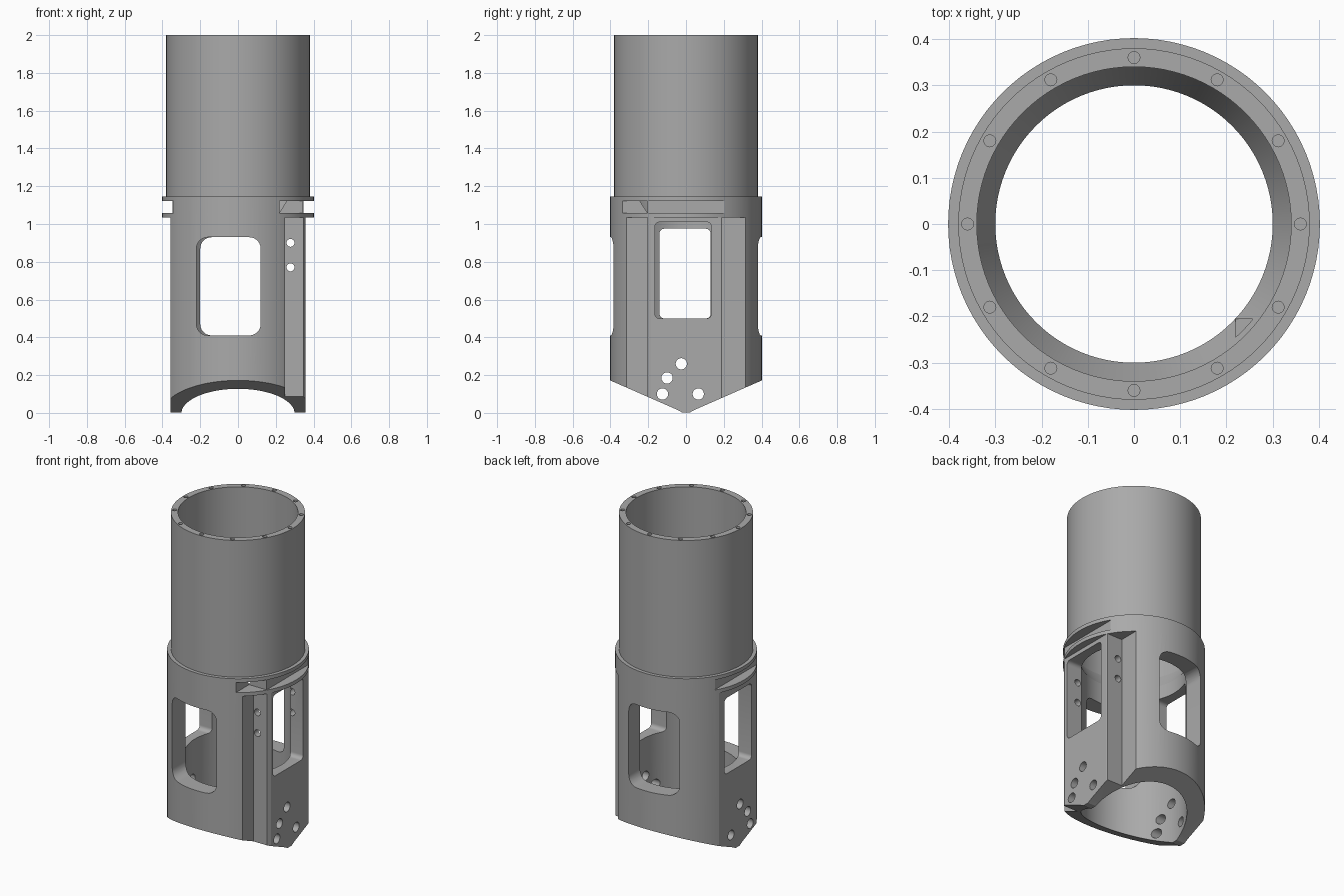
import bpy, bmesh, math
from mathutils import Matrix, Vector

cube = bpy.data.objects.get("Cube")
if cube:
    bpy.data.objects.remove(cube, do_unlink=True)

metal = bpy.data.materials.new("grey_metal")
metal.use_nodes = True
GREY = (0.4, 0.4, 0.4, 1)
metal.diffuse_color = GREY
metal.node_tree.nodes["Principled BSDF"].inputs["Base Color"].default_value = GREY


def make_object(name, bm):
    bmesh.ops.recalc_face_normals(bm, faces=bm.faces)
    mesh = bpy.data.meshes.new(name)
    bm.to_mesh(mesh)
    bm.free()
    mesh.materials.append(metal)
    obj = bpy.data.objects.new(name, mesh)
    bpy.context.collection.objects.link(obj)
    return obj


def lathe(name, profile, steps=96):
    """Spin a closed (radius, z) profile around the z axis."""
    bm = bmesh.new()
    rings = []
    for i in range(steps):
        a = math.tau * i / steps
        rings.append([bm.verts.new((r * math.cos(a), r * math.sin(a), z)) for r, z in profile])
    for i in range(steps):
        r0, r1 = rings[i], rings[(i + 1) % steps]
        for j in range(len(profile)):
            k = (j + 1) % len(profile)
            bm.faces.new((r0[j], r0[k], r1[k], r1[j]))
    return make_object(name, bm)


def prism(points, axis, lo, hi):
    """Extrude a 2D outline along x, y or z between lo and hi."""
    place = {"x": lambda u, v, d: (d, u, v),
             "y": lambda u, v, d: (u, d, v),
             "z": lambda u, v, d: (u, v, d)}[axis]
    bm = bmesh.new()
    face = bm.faces.new([bm.verts.new(place(u, v, lo)) for u, v in points])
    new = bmesh.ops.extrude_face_region(bm, geom=[face])["geom"]
    shift = Vector(place(0, 0, hi - lo))
    bmesh.ops.translate(bm, vec=shift, verts=[g for g in new if isinstance(g, bmesh.types.BMVert)])
    obj = make_object("cutter", bm)
    obj.hide_render = True
    return obj


def rect(u0, u1, v0, v1):
    return [(u0, v0), (u1, v0), (u1, v1), (u0, v1)]


def rounded(u0, u1, v0, v1, r):
    pts = []
    corners = [(u1 - r, v1 - r), (u0 + r, v1 - r), (u0 + r, v0 + r), (u1 - r, v0 + r)]
    for q, (cu, cv) in enumerate(corners):
        for i in range(7):
            a = math.pi / 2 * (q + i / 6)
            pts.append((cu + r * math.cos(a), cv + r * math.sin(a)))
    return pts


def circle(u, v, r, n=20):
    return [(u + r * math.cos(math.tau * i / n), v + r * math.sin(math.tau * i / n)) for i in range(n)]


def carve(obj, cutters):
    """Subtract the cutters, bake the result and shade it."""
    for c in cutters:
        mod = obj.modifiers.new("cut", "BOOLEAN")
        mod.operation = "DIFFERENCE"
        mod.solver = "EXACT"
        mod.object = c
    deps = bpy.context.evaluated_depsgraph_get()
    baked = bpy.data.meshes.new_from_object(obj.evaluated_get(deps))
    obj.modifiers.clear()
    obj.data = baked
    for c in cutters:
        bpy.data.objects.remove(c, do_unlink=True)
    bpy.ops.object.select_all(action="DESELECT")
    obj.select_set(True)
    bpy.context.view_layer.objects.active = obj
    bpy.ops.object.shade_smooth_by_angle(angle=math.radians(25))


# Upper tube with a ring of screw holes in its rim
tube = lathe("upper_tube", [(0.34, 1.145), (0.38, 1.145), (0.38, 2), (0.34, 2)])
carve(tube, [prism(circle(0.36 * math.cos(math.tau * i / 12), 0.36 * math.sin(math.tau * i / 12), 0.013, 12),
                   "z", 1.93, 2.1) for i in range(12)])

# Lower body with a tapered seat under the tube
body = lathe("lower_body", [(0.30, -0.05), (0.402, -0.05), (0.402, 1.145), (0.34, 1.145), (0.30, 1.06)])
cuts = []

# Roof-shaped cut across the bottom end
cuts.append(prism([(-0.5, -0.2), (0.5, -0.2), (0.5, 0.215), (0.05, 0.018), (0.02, 0.002),
                   (-0.02, 0.002), (-0.05, 0.018), (-0.5, 0.215)], "x", -0.6, 0.6))

# Flat side pads below the flange, and the flange slots
for s in (-1, 1):
    lo, hi = sorted((s * 0.357, s * 0.6))
    cuts.append(prism(rect(-0.5, 0.5, -0.1, 1.035), "x", lo, hi))
    lo, hi = sorted((s * 0.342, s * 0.6))
    cuts.append(prism(rect(-0.225, 0.205, 1.058, 1.122), "x", lo, hi))

# Corner notches beside the right pad
for y0, y1 in ((-0.5, -0.205), (0.19, 0.5)):
    cuts.append(prism(rect(0.25, 0.6, y0, y1), "z", -0.1, 1.035))
cuts.append(prism(rect(0.22, 0.6, -0.5, -0.205), "z", 1.058, 1.122))

# Four windows
cuts.append(prism(rounded(-0.22, 0.12, 0.41, 0.93, 0.06), "y", -0.6, -0.1))
cuts.append(prism(rounded(-0.2, 0.13, 0.41, 0.93, 0.06), "y", 0.1, 0.6))
cuts.append(prism(rounded(-0.165, 0.135, 0.5, 1.01, 0.025), "x", 0.1, 0.6))
cuts.append(prism(rounded(-0.14, 0.13, 0.5, 0.975, 0.025), "x", -0.6, -0.1))

# Screw holes through the pad sides and the pointed ends
for z in (0.77, 0.9):
    cuts.append(prism(circle(0.278, z, 0.021), "y", -0.24, 0.24))
for y, z in ((-0.125, 0.1), (0.065, 0.1), (-0.1, 0.185), (-0.025, 0.26)):
    for lo in (-0.6, 0.1):
        cuts.append(prism(circle(y, z, 0.03), "x", lo, lo + 0.5))
carve(body, cuts)
